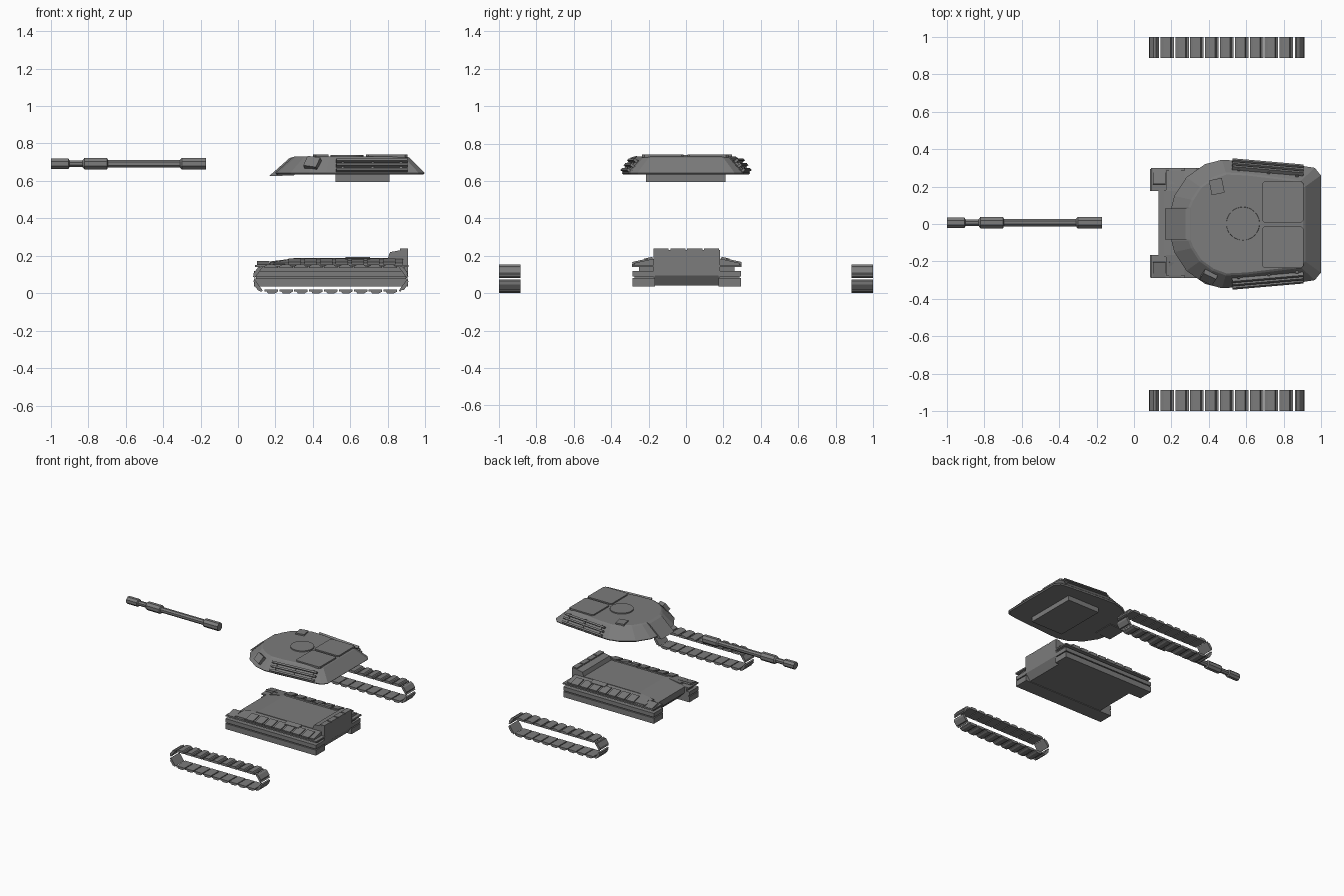
import bpy, bmesh, math
from mathutils import Matrix, Vector, Euler

if "Cube" in bpy.data.objects:
    bpy.data.objects.remove(bpy.data.objects["Cube"])

grey = bpy.data.materials.new("armour grey")
grey.diffuse_color = (0.2, 0.2, 0.2, 1)
grey.use_nodes = True
grey.node_tree.nodes["Principled BSDF"].inputs["Base Color"].default_value = grey.diffuse_color


def finish(name, bm):
    bmesh.ops.recalc_face_normals(bm, faces=bm.faces)
    me = bpy.data.meshes.new(name)
    bm.to_mesh(me)
    bm.free()
    me.materials.append(grey)
    ob = bpy.data.objects.new(name, me)
    bpy.context.collection.objects.link(ob)
    return ob


def box(bm, c, s, rot=(0, 0, 0)):
    m = Matrix.Translation(c) @ Euler(rot).to_matrix().to_4x4() @ Matrix.Diagonal((*s, 1))
    bmesh.ops.create_cube(bm, size=1, matrix=m)


def loft(bm, rings):
    vs = [[bm.verts.new(p) for p in r] for r in rings]
    n = len(vs[0])
    for a, b in zip(vs, vs[1:]):
        for i in range(n):
            j = (i + 1) % n
            bm.faces.new((a[i], a[j], b[j], b[i]))
    bm.faces.new(vs[0])
    bm.faces.new(vs[-1])


def span(bm, x0, x1, y0, y1, z0, z1):
    box(bm, ((x0 + x1) / 2, (y0 + y1) / 2, (z0 + z1) / 2), (x1 - x0, y1 - y0, z1 - z0))


# Gun barrel: stepped octagonal tube along x
bm = bmesh.new()
steps = [(-1, .028), (-.905, .028), (-.9, .018), (-.83, .018), (-.82, .031), (-.7, .031),
         (-.695, .02), (-.31, .02), (-.3, .031), (-.17, .031)]
loft(bm, [[(x, .007 + r * 1.08 * math.cos(a), .692 + r * 1.08 * math.sin(a))
           for a in [math.pi / 8 + k * math.pi / 4 for k in range(8)]] for x, r in steps])
finish("gun_barrel", bm)

# Turret shell: faceted outline lofted to a smaller roof
outer = [(.2, .09), (.215, .15), (.28, .25), (.38, .32), (.47, .343), (.6, .335),
         (.9, .31), (.965, .3), (.998, .26)]
roof = [(.29, .09), (.305, .13), (.35, .2), (.42, .25), (.49, .275), (.6, .27),
        (.85, .24), (.89, .23), (.915, .2)]


def ring(half, z, f=1.0):
    pts = half + [(x, -y) for x, y in reversed(half)]
    return [(.6 + (x - .6) * f, y * f, z) for x, y in pts]


bm = bmesh.new()
loft(bm, [ring(outer, .634, .98), ring(outer, .643), ring(roof, .724), ring(roof, .731, .96)])
finish("turret_shell", bm)

# Mantlet wedge at the turret nose
bm = bmesh.new()
prof = [(.165, .625), (.3, .63), (.36, .731), (.305, .731), (.275, .722)]
loft(bm, [[(x, y, z) for x, z in prof] for y in (-.083, .083)])
finish("mantlet", bm)

# Turret base block
bm = bmesh.new()
span(bm, .52, .81, -.215, .21, .595, .64)
finish("turret_base", bm)

# Roof hatches with clipped corners, and the round cupola
for i, (y0, y1) in enumerate([(.007, .227), (-.235, -.013)]):
    bm = bmesh.new()
    x0, x1, c = .685, .905, .012
    pts = [(x0 + c, y0), (x1 - c, y0), (x1, y0 + c), (x1, y1 - c),
           (x1 - c, y1), (x0 + c, y1), (x0, y1 - c), (x0, y0 + c)]
    loft(bm, [[(x, y, z) for x, y in pts] for z in (.725, .741)])
    finish("roof_hatch_%d" % i, bm)
bm = bmesh.new()
bmesh.ops.create_cone(bm, cap_ends=True, segments=32, radius1=.09, radius2=.088, depth=.014,
                      matrix=Matrix.Translation((.582, .002, .732)))
finish("cupola", bm)

# Sight box on the roof and launcher box on the cheek
bm = bmesh.new()
box(bm, (.442, .2, .732), (.07, .08, .02), (0, 0, .2))
finish("roof_sight", bm)
bm = bmesh.new()
box(bm, (.398, -.285, .695), (.075, .03, .065), (math.radians(-38), .12, -.45))
finish("cheek_launcher", bm)

# Three stowage rails on each flank with end brackets
for side, tag in ((1, "left"), (-1, "right")):
    bm = bmesh.new()
    for z in (.709, .683, .657):
        ya = .348 - (z - .642) * .68
        a, b = Vector((.525, side * ya, z)), Vector((.905, side * (ya - .033), z))
        d = b - a
        box(bm, (a + b) / 2, (d.length, .022, .014),
            (side * math.radians(38), 0, math.atan2(d.y, d.x)))
    for x, dy in ((.56, 0), (.72, -.014), (.87, -.028)):
        box(bm, (x, side * (.308 + dy), .683), (.015, .012, .075), (side * math.radians(38), 0, 0))
    finish("stowage_rails_" + tag, bm)

# Hull body: side profile extruded across
bm = bmesh.new()
prof = [(.13, .1), (.13, .15), (.16, .16), (.3, .188), (.8, .188), (.812, .22), (.88, .232),
        (.907, .232), (.907, .095), (.87, .04), (.19, .04)]
loft(bm, [[(x, y, z) for x, z in prof] for y in (-.175, .182)])
finish("hull_body", bm)

# Four cover plates on the raised engine block
bm = bmesh.new()
for k in range(4):
    y = -.174 + k * .09
    span(bm, .865, .907, y, y + .081, .225, .239)
finish("engine_covers", bm)

for side, tag in ((1, "left"), (-1, "right")):
    def y(v):
        return .005 + side * v

    # Running gear pod with a recessed waist
    bm = bmesh.new()
    for x0, x1, yo, z0, z1 in ((.085, .907, .29, .035, .08), (.095, .897, .28, .08, .088),
                               (.085, .907, .29, .088, .12), (.11, .89, .255, .12, .142)):
        span(bm, x0, x1, *sorted((y(.17), y(yo))), z0, z1)
    finish("track_pod_" + tag, bm)

    # Fender: plate with a bank sloping up to the deck
    bm = bmesh.new()
    span(bm, .09, .91, *sorted((y(.17), y(.293))), .141, .152)
    ends = [(.17, .15, .02), (.3, .15, .036), (.81, .15, .036), (.88, .15, .036)]
    loft(bm, [[(x, y(.17), z), (x, y(.28), z), (x, y(.28), z + .012), (x, y(.17), z + h)]
              for x, z, h in ends])
    finish("fender_" + tag, bm)

    # Row of tiles along the fender bank and a long stowage lid
    bm = bmesh.new()
    tilt = -side * math.atan2(.024, .11)
    for k in range(9):
        x = .135 + k * .084
        drop = .012 if k < 2 else 0
        box(bm, (x, y(.25), .169 - drop), (.066, .085, .014), (tilt, 0, 0))
    box(bm, (.64, y(.205), .182), (.13, .045, .016), (tilt, 0, 0))
    finish("fender_tiles_" + tag, bm)

    # Separate track loop: linked plates with raised pads
    bm = bmesh.new()
    n, r, xa, xb, zc = 22, .063, .157, .834, .077
    run = xb - xa
    total = 2 * run + 2 * math.pi * r
    for k in range(n):
        # start at mid rear so that a seam falls on each end
        s = ((k + .5) * total / n + math.pi * r / 2) % total
        if s < math.pi * r:
            a = -math.pi / 2 + s / r
            p, nrm = (xb + r * math.cos(a), zc + r * math.sin(a)), a
        elif s < math.pi * r + run:
            p, nrm = (xb - (s - math.pi * r), zc + r), math.pi / 2
        elif s < 2 * math.pi * r + run:
            a = math.pi / 2 + (s - math.pi * r - run) / r
            p, nrm = (xa + r * math.cos(a), zc + r * math.sin(a)), a
        else:
            p, nrm = (xa + s - 2 * math.pi * r - run, zc - r), -math.pi / 2
        frame = Matrix.Translation((p[0], side * .9425, p[1])) @ Matrix.Rotation(-nrm, 4, 'Y')
        # link section: local x points outward, local z along the loop
        sec = [(-.006, -.036), (-.006, .036), (.005, .036), (.014, .02), (.014, -.018), (.005, -.024),
               (.005, -.036)]
        loft(bm, [[frame @ Vector((u, w, v)) for u, v in sec] for w in (-.0565, .0565)])
    finish("track_loop_" + tag, bm)
